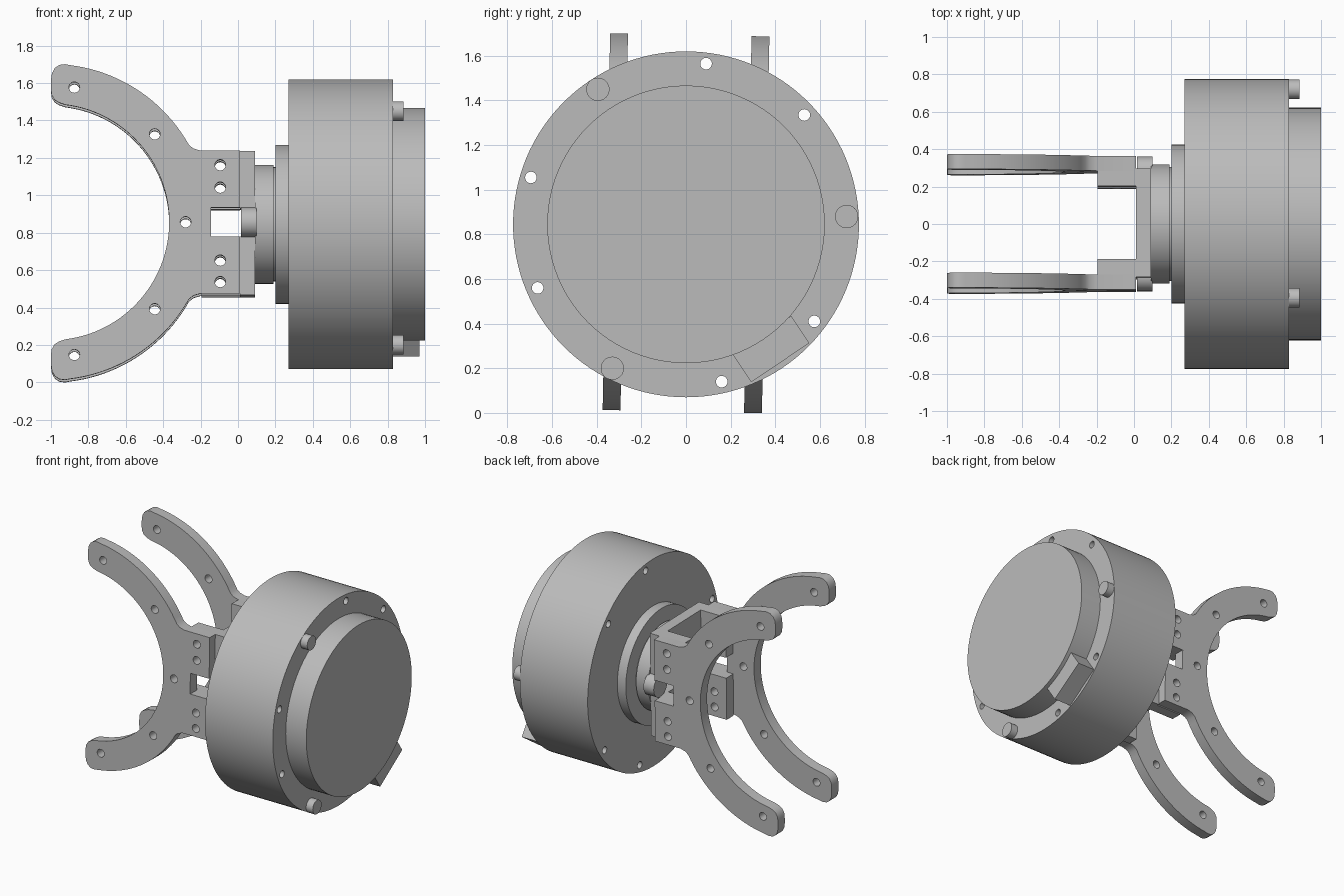
import bpy, bmesh, math
from mathutils import Matrix, Vector

cube = bpy.data.objects.get("Cube")
if cube:
    bpy.data.objects.remove(cube, do_unlink=True)

metal = bpy.data.materials.new("plain_grey")
metal.use_nodes = True
GREY = (0.5, 0.5, 0.5, 1)
metal.diffuse_color = GREY
metal.node_tree.nodes["Principled BSDF"].inputs["Base Color"].default_value = GREY

AXIS_Z = 0.845
TILT = (Matrix.Translation((0, 0, AXIS_Z)) @ Matrix.Rotation(-0.02, 4, 'X')
        @ Matrix.Translation((0, 0, -AXIS_Z)))


def finish(name, bm, tilt=False):
    bmesh.ops.recalc_face_normals(bm, faces=bm.faces)
    mesh = bpy.data.meshes.new(name)
    bm.to_mesh(mesh)
    bm.free()
    mesh.materials.append(metal)
    obj = bpy.data.objects.new(name, mesh)
    bpy.context.collection.objects.link(obj)
    if tilt:
        obj.matrix_world = TILT
    return obj


def add_cylinder(bm, axis, centre, radius, length, sides):
    turn = Matrix.Rotation(math.pi / 2, 4, 'Y' if axis == 'X' else 'X')
    bmesh.ops.create_cone(bm, cap_ends=True, segments=sides, radius1=radius, radius2=radius,
                          depth=length, matrix=Matrix.Translation(centre) @ turn)


def disc(name, x0, x1, radius, y=0, z=AXIS_Z, sides=96, tilt=False):
    bm = bmesh.new()
    add_cylinder(bm, 'X', ((x0 + x1) / 2, y, z), radius, x1 - x0, sides)
    return finish(name, bm, tilt)


def box(name, low, high, tilt=False):
    low, high = Vector(low), Vector(high)
    bm = bmesh.new()
    bmesh.ops.create_cube(bm, size=1, matrix=Matrix.Translation((low + high) / 2)
                          @ Matrix.Diagonal((high - low).to_4d()))
    return finish(name, bm, tilt)


def drill(obj, axis, centres, radius, length):
    bm = bmesh.new()
    for c in centres:
        add_cylinder(bm, axis, c, radius, length, 24)
    cutter = finish("hole_cutter", bm)
    cutter.matrix_world = obj.matrix_world.copy()
    cutter.hide_render = True
    mod = obj.modifiers.new("holes", 'BOOLEAN')
    mod.operation = 'DIFFERENCE'
    mod.solver = 'EXACT'
    mod.object = cutter
    bpy.context.view_layer.objects.active = obj
    bpy.ops.object.modifier_apply(modifier=mod.name)
    bpy.data.objects.remove(cutter, do_unlink=True)


parts = []

# Motor drum with through holes round the rim
drum = disc("drum", 0.27, 0.83, 0.775, sides=128)
rim = [(0.09, 1.565), (0.53, 1.335), (0.575, 0.41), (0.16, 0.14), (-0.665, 0.56), (-0.695, 1.055)]
drill(drum, 'X', [(0.55, y, z) for y, z in rim], 0.026, 1)
parts.append(drum)

# End cap, front flange and output hub
parts += [disc("end_cap", 0.82, 1.0, 0.622),
          disc("flange", 0.2, 0.28, 0.425),
          disc("hub_neck", 0.185, 0.21, 0.305),
          disc("hub", 0.09, 0.19, 0.318)]

# Pegs on the rear face
for i, (y, z) in enumerate([(-0.395, 1.45), (0.72, 0.88), (-0.33, 0.2)]):
    parts.append(disc(f"rear_peg_{i + 1}", 0.82, 0.885, 0.052, y, z, 32))

# Connector block set against the end cap
connector = box("connector_block", (0.82, -0.157, -0.073), (0.97, 0.157, 0.073))
connector.matrix_world = Matrix.Translation((0, 0.382, 0.286)) @ Matrix.Rotation(math.radians(34), 4, 'X')
parts.append(connector)

# Fork plate outline: upper half, then mirrored
MID = 0.85


def arc(radius, start, end, steps):
    angles = [math.radians(start + (end - start) * i / steps) for i in range(steps + 1)]
    return [(-1.0 + radius * math.cos(a), MID + radius * math.sin(a)) for a in angles]


upper = arc(0.632, 1.5, 83, 28)
upper += [(-0.955, 1.488), (-0.98, 1.503), (-0.996, 1.53), (-1.0, 1.56), (-1.0, 1.61),
          (-0.995, 1.645), (-0.98, 1.673), (-0.955, 1.69), (-0.925, 1.694)]
upper += arc(0.845, 83, 32, 20)
upper += [(-0.262, 1.262), (-0.238, 1.243), (-0.2, 1.232), (0.01, 1.232), (0.01, 0.927), (-0.145, 0.927)]
outline = upper + [(x, 2 * MID - z) for x, z in reversed(upper)]

arm_holes = [(-0.875, 1.57), (-0.445, 1.32), (-0.28, MID), (-0.445, 0.385), (-0.875, 0.14)]
pad_holes = [(-0.095, z) for z in (1.155, 1.035, 0.645, 0.53)]
bands = {"upper": (0.927, 1.232), "lower": (0.46, 0.773)}

for side, s in (("left", 1), ("right", -1)):
    # Fork plate
    bm = bmesh.new()
    face = bm.faces.new([bm.verts.new((x, s * 0.277, z)) for x, z in outline])
    new = bmesh.ops.extrude_face_region(bm, geom=[face])["geom"]
    bmesh.ops.translate(bm, vec=(0, s * 0.08, 0),
                        verts=[v for v in new if isinstance(v, bmesh.types.BMVert)])
    plate = finish(f"fork_plate_{side}", bm, True)
    drill(plate, 'Y', [(x, s * 0.317, z) for x, z in arm_holes + pad_holes], 0.029, 0.3)
    parts.append(plate)

    # Bracket legs against the plate
    for level, (z0, z1) in bands.items():
        ya, yb = sorted((s * 0.195, s * 0.277))
        leg = box(f"bracket_leg_{level}_{side}", (-0.195, ya, z0), (0.011, yb, z1), True)
        drill(leg, 'Y', [(x, s * 0.24, z) for x, z in pad_holes if z0 < z < z1], 0.029, 0.3)
        parts.append(leg)

    # Hub pin beside the bracket
    parts.append(disc(f"hub_pin_{side}", 0.015, 0.1, 0.08, s * 0.28, MID, 32, True))

# Bracket cross pieces
for level, (z0, z1) in bands.items():
    parts.append(box(f"bracket_web_{level}", (0.01, -0.29, z0), (0.091, 0.29, z1), True))

bpy.ops.object.select_all(action='DESELECT')
for p in parts:
    p.select_set(True)
bpy.context.view_layer.objects.active = drum
bpy.ops.object.shade_smooth_by_angle()
